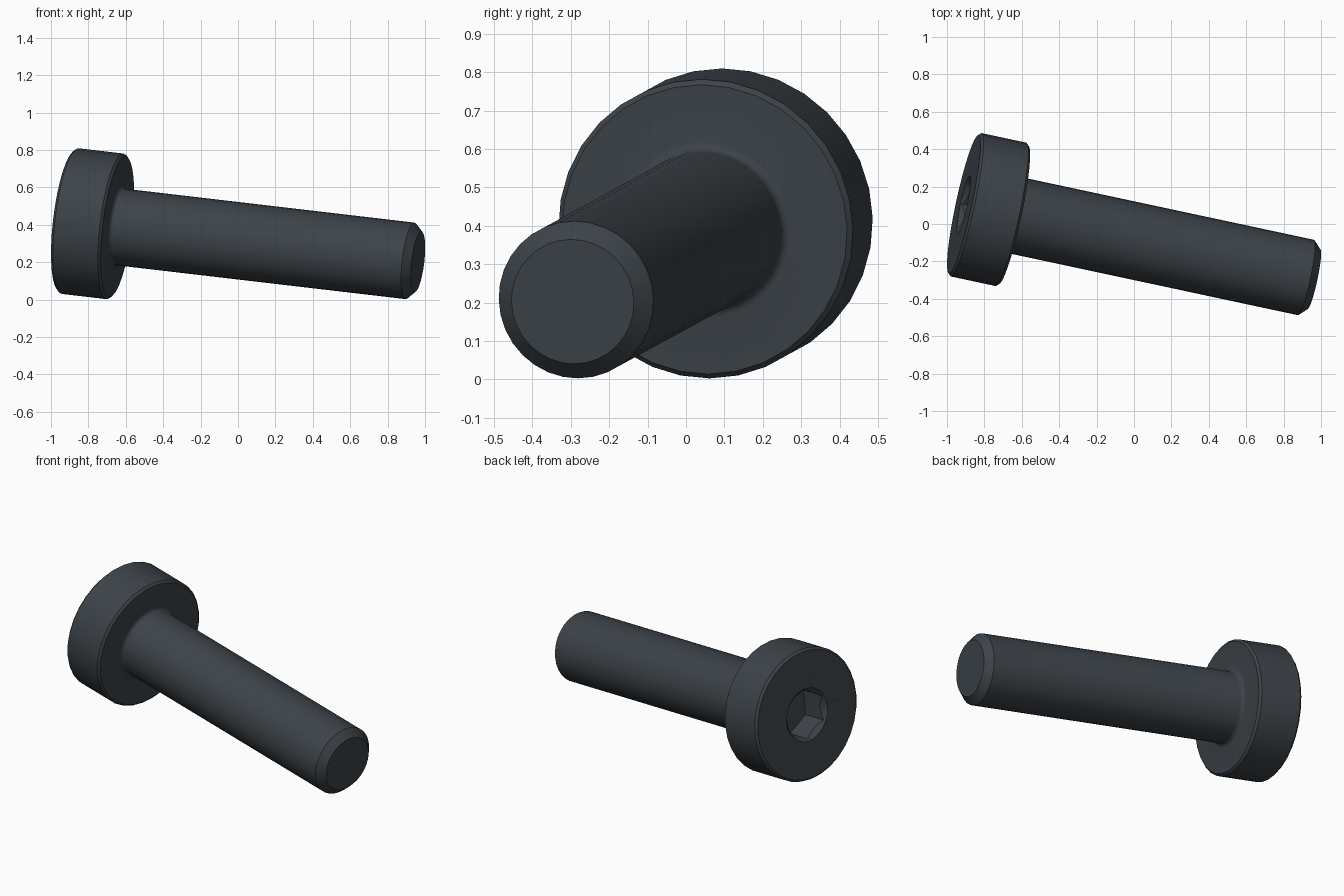
import bpy, bmesh, math
from mathutils import Matrix, Vector

cube = bpy.data.objects.get("Cube")
if cube:
    bpy.data.objects.remove(cube, do_unlink=True)

steel = bpy.data.materials.new("dark blued steel")
steel.use_nodes = True
colour = (0.046, 0.056, 0.066, 1)
steel.diffuse_color = colour
steel.node_tree.nodes["Principled BSDF"].inputs["Base Color"].default_value = colour

# Tilted frame: local z runs from the head face to the tip, local y points up
axis = Vector((1, -0.214, -0.117)).normalized()
side = Vector((0, 0, 1)).cross(axis).normalized()
up = axis.cross(side)
frame = Matrix((-side, up, -axis)).transposed().to_4x4()
frame = Matrix((side, up, axis)).transposed().to_4x4()
frame = Matrix.Translation((-0.91, 0.1055, 0.4215)) @ Matrix((
    (-up.cross(axis).x * -1, up.x, axis.x, 0),
    (up.cross(axis).y, up.y, axis.y, 0),
    (up.cross(axis).z, up.z, axis.z, 0),
    (0, 0, 0, 1)))


def lathe(name, profile, sides):
    """Revolve (radius, distance) points about the axis and close both ends."""
    bm = bmesh.new()
    rings = []
    for r, d in profile:
        angles = [math.pi / 2 + math.tau * i / sides for i in range(sides)]
        rings.append([bm.verts.new((r * math.cos(a), r * math.sin(a), d)) for a in angles])
    for low, high in zip(rings, rings[1:]):
        for i in range(sides):
            j = (i + 1) % sides
            bm.faces.new((low[i], low[j], high[j], high[i]))
    bm.faces.new(rings[0][::-1])
    bm.faces.new(rings[-1])
    bmesh.ops.recalc_face_normals(bm, faces=bm.faces)
    bm.transform(frame)
    mesh = bpy.data.meshes.new(name)
    bm.to_mesh(mesh)
    bm.free()
    mesh.materials.append(steel)
    obj = bpy.data.objects.new(name, mesh)
    bpy.context.collection.objects.link(obj)
    return obj


# Bolt profile: chamfered head, fillet under the head, chamfered shank
HEAD, SHANK, LENGTH = 0.392, 0.206, 1.927
UNDER, BEVEL, FILLET = 0.273, 0.013, 0.025
profile = [(HEAD - BEVEL, 0), (HEAD, BEVEL), (HEAD, UNDER - BEVEL), (HEAD - BEVEL, UNDER)]
for i in range(5):
    a = math.pi / 2 * i / 4
    profile.append((SHANK + FILLET * (1 - math.sin(a)), UNDER + FILLET * (1 - math.cos(a))))
profile += [(SHANK, LENGTH - 0.043), (SHANK - 0.043, LENGTH)]
bolt = lathe("socket_bolt", profile, 32)

# Hex socket with a shallow round countersink
cutters = [
    lathe("countersink_cutter", [(0.177, -0.02), (0.157, 0), (0.127, 0.03)], 32),
    lathe("hex_socket_cutter", [(0.148, -0.05), (0.148, 0.16)], 6),
]
bpy.context.view_layer.objects.active = bolt
for cutter in cutters:
    cutter.hide_render = True
    mod = bolt.modifiers.new(cutter.name, "BOOLEAN")
    mod.operation = "DIFFERENCE"
    mod.solver = "EXACT"
    mod.object = cutter
    bpy.ops.object.modifier_apply(modifier=mod.name)
for cutter in cutters:
    bpy.data.objects.remove(cutter, do_unlink=True)

# Smooth round walls, crisp edges
bpy.ops.object.select_all(action="DESELECT")
bolt.select_set(True)
bpy.ops.object.shade_smooth_by_angle(angle=math.radians(30))
